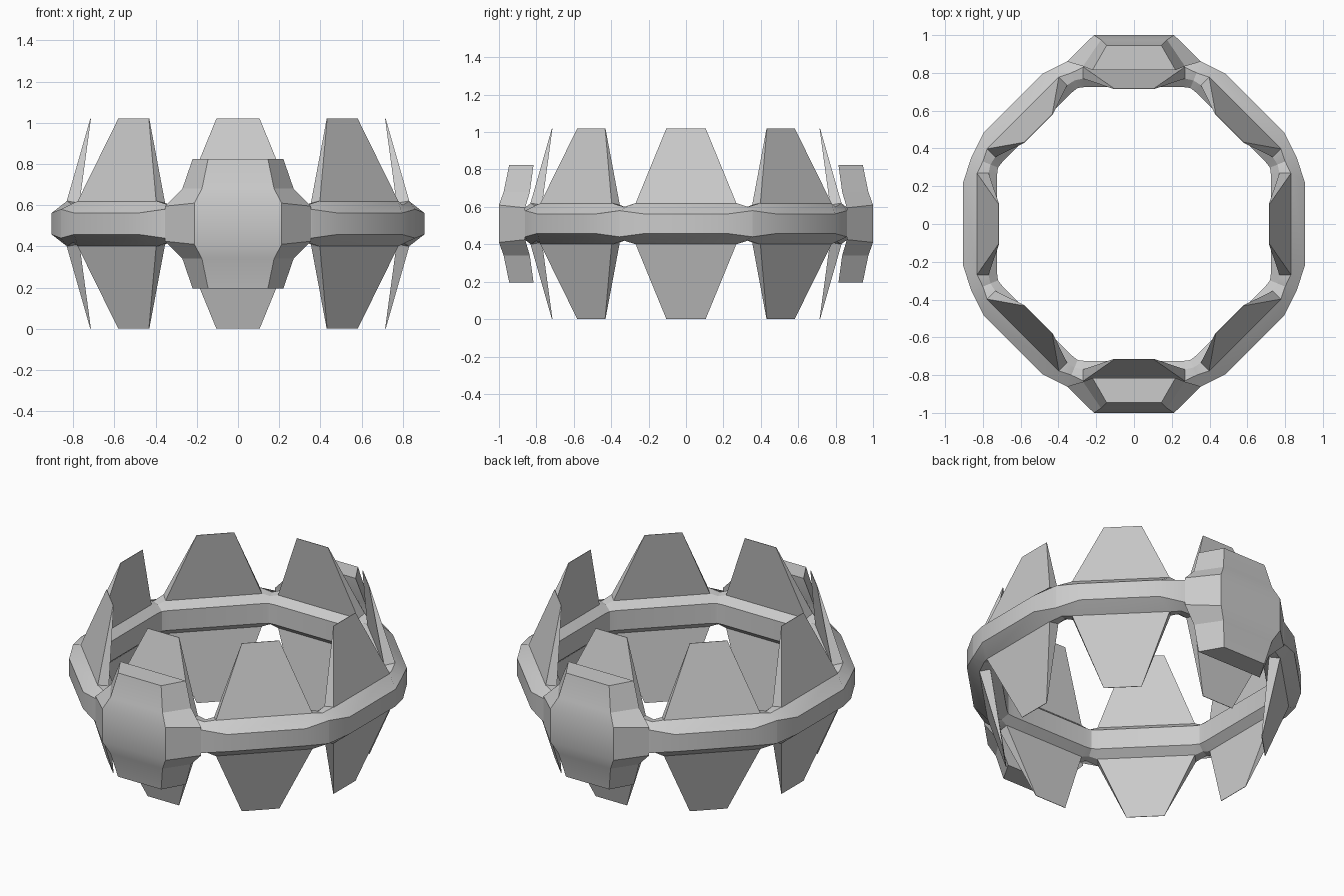
import bpy, bmesh, math
from mathutils import Matrix, Vector

if "Cube" in bpy.data.objects:
    bpy.data.objects.remove(bpy.data.objects["Cube"])

MID = 0.51                       # height of the ring's centre plane
TAN = math.tan(math.pi / 8)      # half-corner of the octagon

metal = bpy.data.materials.new("light_grey_metal")
metal.use_nodes = True
grey = (0.6, 0.6, 0.6, 1)
metal.diffuse_color = grey
metal.node_tree.nodes["Principled BSDF"].inputs["Base Color"].default_value = grey


def loft(name, sections, angle):
    """Skin closed sections of (radius, tangent, height), turned to face angle."""
    bm = bmesh.new()
    rows = [[bm.verts.new((r, t, h)) for r, t, h in s] for s in sections]
    n = len(rows[0])
    for a, b in zip(rows, rows[1:]):
        for i in range(n):
            j = (i + 1) % n
            bm.faces.new((a[i], a[j], b[j], b[i]))
    bm.faces.new(rows[0][::-1])
    bm.faces.new(rows[-1])
    bmesh.ops.remove_doubles(bm, verts=bm.verts, dist=0.0001)
    bmesh.ops.recalc_face_normals(bm, faces=bm.faces)
    bm.transform(Matrix.Translation(Vector((0, 0, MID))) @ Matrix.Rotation(angle, 4, 'Z'))
    mesh = bpy.data.meshes.new(name)
    bm.to_mesh(mesh)
    bm.free()
    mesh.materials.append(metal)
    obj = bpy.data.objects.new(name, mesh)
    bpy.context.collection.objects.link(obj)
    bpy.ops.object.select_all(action='DESELECT')
    obj.select_set(True)
    bpy.context.view_layer.objects.active = obj
    bpy.ops.object.shade_smooth_by_angle(angle=math.radians(20))


def mirrored(half):
    """Close an upper half profile with its reflection below."""
    return half + [(r, t, -h) for r, t, h in reversed(half)]


# Band: full section along the segment, slimmer mitred section at each joint
full = mirrored([(0.905, 0.22, 0.052), (0.83, 0.27, 0.11),
                 (0.77, 0.27, 0.10), (0.725, 0.26, 0.06)])
joint = mirrored([(r, r * TAN, h) for r, h in
                  ((0.86, 0.07), (0.80, 0.09), (0.76, 0.085), (0.72, 0.06))])


def flip(section):
    return [(r, -t, h) for r, t, h in section]


band = [flip(joint), flip(full), full, joint]


def fin(side):
    """Wedge blade leaning inward to a knife edge."""
    base = [(0.832, -0.27, 0.108), (0.832, 0.27, 0.108),
            (0.77, 0.27, 0.098), (0.77, -0.27, 0.098)]
    tip = [(0.717, -0.105, MID), (0.717, 0.105, MID),
           (0.714, 0.105, MID), (0.714, -0.105, MID)]
    return [[(r, t, side * h) for r, t, h in s] for s in (base, tip)]


# Housing: front radius, half width, height, then the same for the back edge
levels = [(0.945, 0.145, 0.315, 0.815, 0.22, 0.315),
          (0.975, 0.175, 0.17, 0.835, 0.27, 0.17),
          (1.0, 0.212, 0.10, 0.86, 0.355, 0.085)]


def housing():
    rows = []
    for sign, group in ((1, levels), (-1, levels[::-1])):
        for fr, fw, fh, br, bw, bh in group:
            rows.append([(br, -bw, sign * bh), (fr, -fw, sign * fh),
                         (fr, fw, sign * fh), (br, bw, sign * bh)])
    return rows


for k in range(8):
    angle = k * math.pi / 4
    loft(f"band_segment_{k + 1}", band, angle)
    loft(f"upper_fin_{k + 1}", fin(1), angle)
    loft(f"lower_fin_{k + 1}", fin(-1), angle)

loft("back_housing", housing(), math.pi / 2)
loft("front_housing", housing(), -math.pi / 2)
